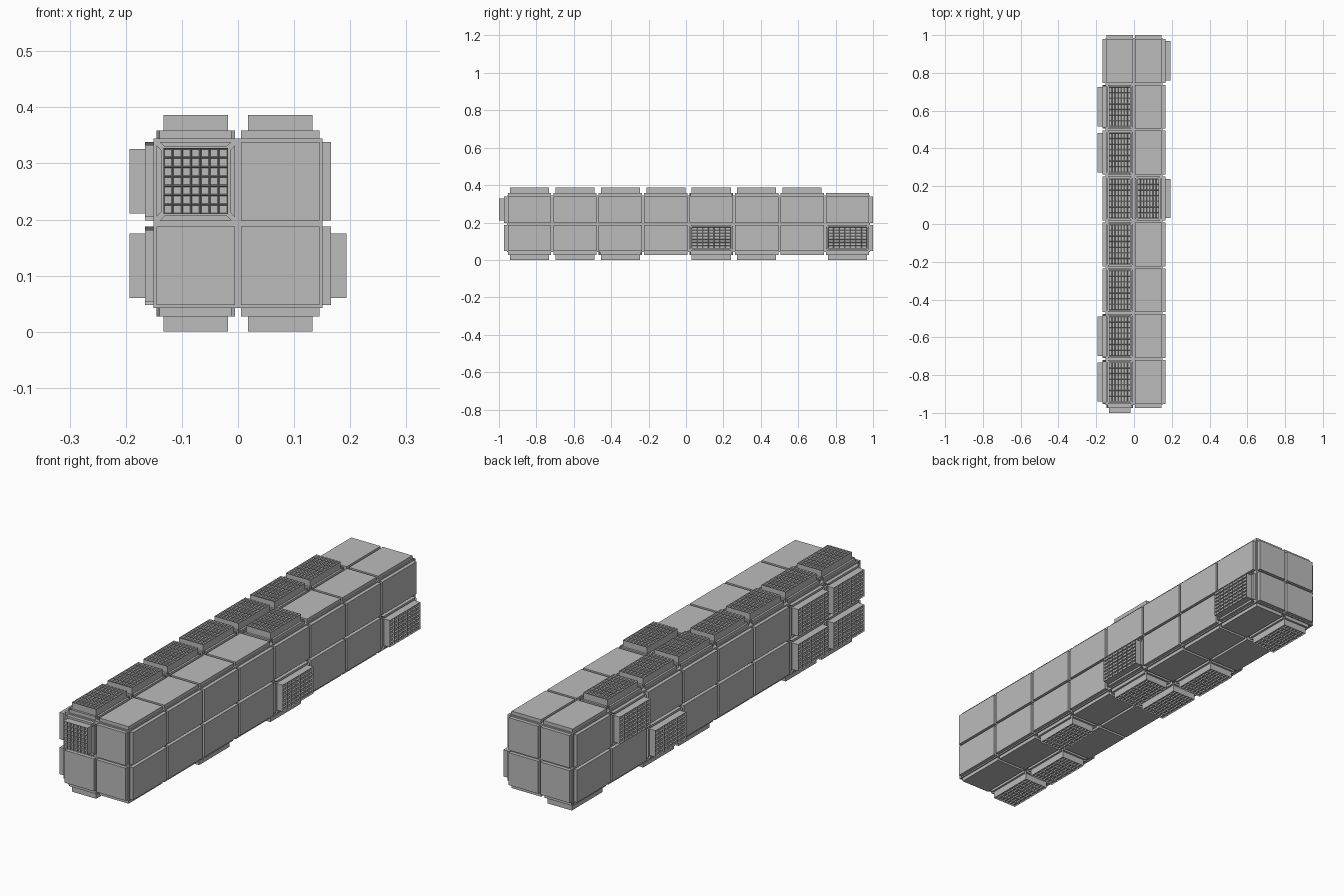
import bpy, bmesh
from mathutils import Vector, Matrix

if "Cube" in bpy.data.objects:
    bpy.data.objects.remove(bpy.data.objects["Cube"])

# Main dimensions
R, CZ = 0.151, 0.193              # core half width, core centre height
Y0, Y1 = -0.958, 0.985            # core ends
PITCH = (Y1 - Y0) / 8
CELL = R / 2
GAP = 0.0055                      # panel inset inside its cell
T, H = 0.015, 0.042               # panel thickness, grid pad height
X, Y, Z = Vector((1, 0, 0)), Vector((0, 1, 0)), Vector((0, 0, 1))

grey = bpy.data.materials.new("mid grey")
grey.diffuse_color = (0.5, 0.5, 0.5, 1)
grey.use_nodes = True
grey.node_tree.nodes["Principled BSDF"].inputs["Base Color"].default_value = grey.diffuse_color


def finish(name, bm):
    mesh = bpy.data.meshes.new(name)
    bmesh.ops.recalc_face_normals(bm, faces=bm.faces)
    bm.to_mesh(mesh)
    bm.free()
    mesh.materials.append(grey)
    bpy.context.collection.objects.link(bpy.data.objects.new(name, mesh))


def prism(bm, m, outline, z0, z1):
    """Straight prism over a 2D outline, placed by matrix m."""
    lo = [bm.verts.new(m @ Vector((x, y, z0))) for x, y in outline]
    hi = [bm.verts.new(m @ Vector((x, y, z1))) for x, y in outline]
    bm.faces.new(lo[::-1])
    bm.faces.new(hi)
    for i in range(len(lo)):
        j = (i + 1) % len(lo)
        bm.faces.new((lo[i], lo[j], hi[j], hi[i]))


def rect(a, b):
    return [(-a, -b), (a, -b), (a, b), (-a, b)]


def mitred_frame(bm, m, a, b):
    """Four separate mitred bars around a grid pad."""
    w, g = 0.009, 0.006
    for s in (-1, 1):
        prism(bm, m, [(-a + g, s * b), (a - g, s * b),
                      (a - g - w, s * (b - w)), (-a + g + w, s * (b - w))], -0.002, T)
        prism(bm, m, [(s * a, -b + g), (s * a, b - g),
                      (s * (a - w), b - g - w), (s * (a - w), -b + g + w)], -0.002, T)


def grid_pad(bm, m, a, b, n=7):
    """Raised block with an n by n field of square recesses."""
    t = bmesh.new()
    v = [[t.verts.new((a * (2 * i / n - 1), b * (2 * j / n - 1), H)) for j in range(n + 1)]
         for i in range(n + 1)]
    cells = [t.faces.new((v[i][j], v[i + 1][j], v[i + 1][j + 1], v[i][j + 1]))
             for i in range(n) for j in range(n)]
    rim = [e for e in t.edges if e.is_boundary]
    out = bmesh.ops.extrude_edge_only(t, edges=rim)["geom"]
    for q in out:
        if isinstance(q, bmesh.types.BMVert):
            q.co.z = -0.002
    t.normal_update()
    bmesh.ops.inset_individual(t, faces=cells, thickness=0.0026, depth=-0.006)
    bmesh.ops.holes_fill(t, edges=[e for e in t.edges if e.is_boundary], sides=0)
    bmesh.ops.recalc_face_normals(t, faces=t.faces)
    t.transform(m)
    tmp = bpy.data.meshes.new("tmp")
    t.to_mesh(tmp)
    t.free()
    bm.from_mesh(tmp)
    bpy.data.meshes.remove(tmp)


# Core block
bm = bmesh.new()
prism(bm, Matrix.Translation((0, 0, CZ)), [(-R, Y0), (R, Y0), (R, Y1), (-R, Y1)], -R, R)
finish("core_block", bm)

# Which cells carry grid pads: (row side, index along the body)
long_sides = {
    "top": (Z, {(-1, k) for k in range(7)} | {(1, 4)}),
    "bottom": (-Z, {(-1, 0), (-1, 1), (1, 2), (1, 4), (-1, 4), (-1, 5), (-1, 7)}),
    "right": (X, {(-1, 4), (-1, 7)}),
    "left": (-X, {(-1, 0), (1, 0), (-1, 1), (1, 1), (-1, 5), (1, 6)}),
}
ends = {"front": (-Y, Y0, {(-1, 1)}), "back": (Y, Y1, set())}

# Each side becomes a list of cells: (placement, half width, half length, has pad)
sides = {}
for name, (n, pads) in long_sides.items():
    u = Y.cross(n)
    axis = Vector([abs(c) for c in u])
    for s in (-1, 1):
        for k in range(8):
            p = Z * CZ + n * R + axis * s * CELL + Y * (Y0 + (k + 0.5) * PITCH)
            m = Matrix.Translation(p) @ Matrix((u, Y, n)).transposed().to_4x4()
            sides.setdefault(name, []).append((m, CELL - GAP, PITCH / 2 - GAP, (s, k) in pads))
for name, (n, y, pads) in ends.items():
    u = Z.cross(n)
    for s in (-1, 1):
        for r in (-1, 1):
            p = Vector((s * CELL, y, CZ + r * CELL))
            m = Matrix.Translation(p) @ Matrix((u, Z, n)).transposed().to_4x4()
            sides.setdefault(name, []).append((m, CELL - GAP, CELL - GAP, (s, r) in pads))

# Plain panels, pad frames and grid pads for every side
for name, cells in sides.items():
    panels, frames, pads = bmesh.new(), bmesh.new(), bmesh.new()
    for m, a, b, has_pad in cells:
        if has_pad:
            mitred_frame(frames, m, a, b)
            grid_pad(pads, m, a - 0.0125, b - 0.0115)
        else:
            prism(panels, m, rect(a, b), -0.002, T)
    for part, bm in (("panels", panels), ("pad_frames", frames), ("grid_pads", pads)):
        if bm.faces:
            finish(name + "_" + part, bm)
        else:
            bm.free()
